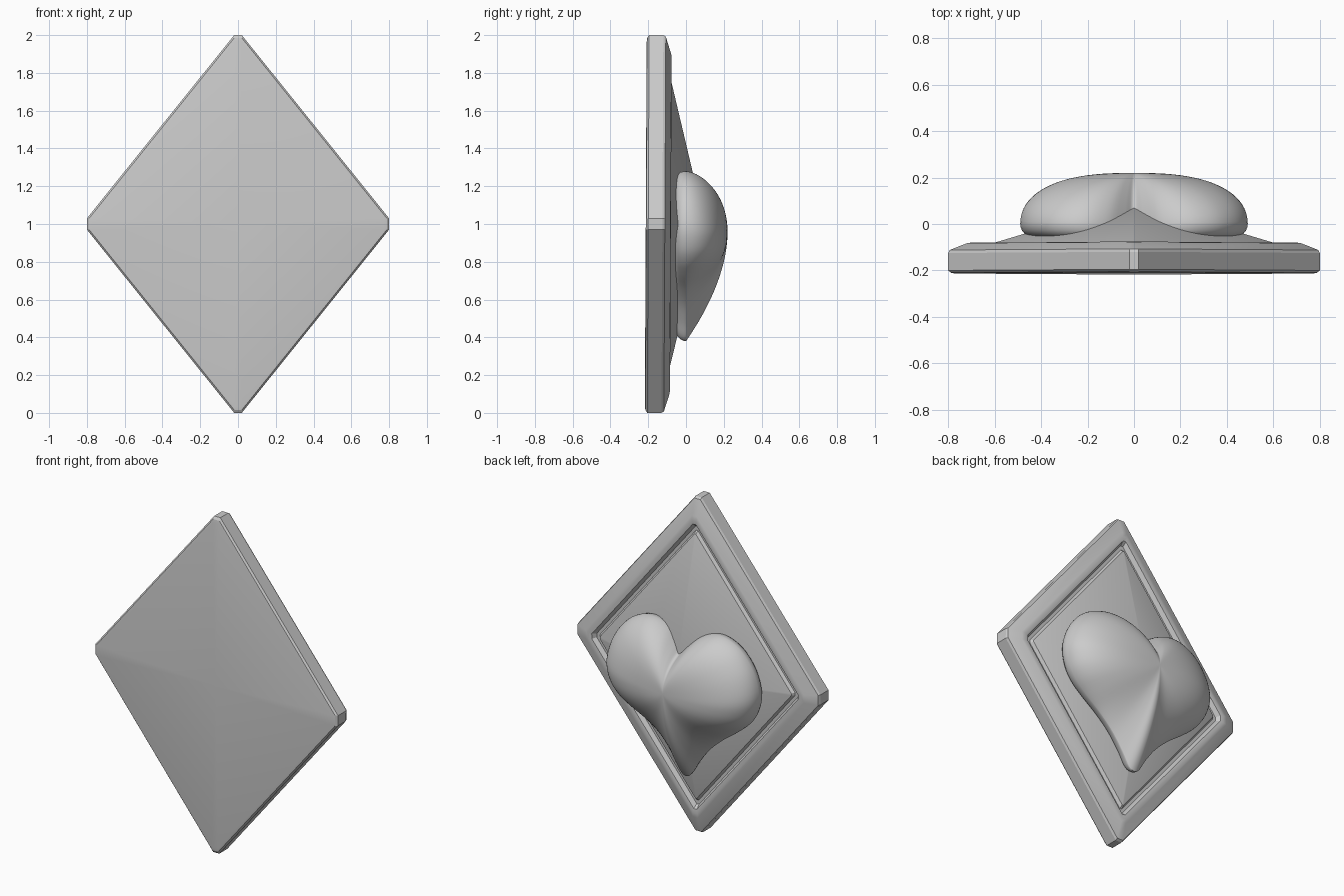
import bpy, math
from mathutils import Vector

if "Cube" in bpy.data.objects:
    bpy.data.objects.remove(bpy.data.objects["Cube"])


def loft(name, rings, cap_start, cap_end, angle):
    """Skin a list of equal-length closed rings; caps are points."""
    n = len(rings[0])
    verts = [p for r in rings for p in r]
    faces = []
    for k in range(len(rings) - 1):
        for i in range(n):
            j = (i + 1) % n
            faces.append((k*n + i, k*n + j, (k+1)*n + j, (k+1)*n + i))
    a, b = len(verts), len(verts) + 1
    verts += [cap_start, cap_end]
    last = (len(rings) - 1) * n
    for i in range(n):
        j = (i + 1) % n
        faces.append((a, j, i))
        faces.append((b, last + i, last + j))
    me = bpy.data.meshes.new(name)
    me.from_pydata(verts, [], faces)
    me.update()
    ob = bpy.data.objects.new(name, me)
    bpy.context.collection.objects.link(ob)
    bpy.ops.object.select_all(action='DESELECT')
    ob.select_set(True)
    bpy.context.view_layer.objects.active = ob
    bpy.ops.object.mode_set(mode='EDIT')
    bpy.ops.mesh.select_all(action='SELECT')
    bpy.ops.mesh.normals_make_consistent(inside=False)
    bpy.ops.object.mode_set(mode='OBJECT')
    bpy.ops.object.shade_smooth_by_angle(angle=math.radians(angle))
    return ob


# Diamond plate: clipped rhombus rings, very slightly tilted
def tilt(x, y, z):
    return (x, y + 0.005 * (z - 1), z)


def rhombus(s, y, c=1.0):
    cx, cz = 0.02 * c, 0.03 * c
    pts = [(cx, s), (.8*s, cz), (.8*s, -cz), (cx, -s),
           (-cx, -s), (-.8*s, -cz), (-.8*s, cz), (-cx, s)]
    return [tilt(x, y, 1 + z) for x, z in pts]


plate_profile = [(.965, -.213, 1), (.985, -.210, 1), (1, -.200, 1),
                 (1, -.125, 1), (.992, -.112, 1), (.90, -.083, .8),
                 (.875, -.080, .7), (.85, -.083, .5), (.83, -.108, .4),
                 (.805, -.108, .3), (.79, -.090, .2)]
loft("diamond_plate", [rhombus(*p) for p in plate_profile],
     tilt(0, -.213, 1), (0, .10, 1), 20)

# Puffed heart: smooth outline, domed towards its centre
half = [(0, 1.15), (.04, 1.185), (.11, 1.245), (.20, 1.278), (.29, 1.268),
        (.38, 1.215), (.455, 1.115), (.49, .99), (.47, .88), (.42, .80),
        (.34, .73), (.24, .655), (.15, .57), (.08, .475), (.035, .40), (0, .38)]
ctrl = [Vector(p) for p in half]
ctrl += [Vector((-x, z)) for x, z in half[-2:0:-1]]


def catmull(pts, steps):
    out, n = [], len(pts)
    for i in range(n):
        a, b, c, d = (pts[(i + k) % n] for k in (-1, 0, 1, 2))
        for s in range(steps):
            t = s / steps
            out.append(.5 * (2*b + (c - a)*t + (2*a - 5*b + 4*c - d)*t*t
                             + (3*b - a - 3*c + d)*t**3))
    return out


outline = catmull(ctrl, 4)
centre = Vector((0, .95))


def heart_ring(r, under=None):
    ring = []
    for p in outline:
        d = p - centre
        q = centre + d * r
        up = d.normalized().y
        # dome shape: full at the sides, softer at the lobes, straight to the tip
        if up > 0:
            e, f = 2.6 - .5*up, .45 + .2*up
        else:
            e, f = 2.6 - .8*up*up, .45 + .55*up*up
        y = .22 * max(0, 1 - r**e)**f if under is None else under
        ring.append((q.x, y, q.y))
    return ring


dome = [math.sin(math.radians(a)) for a in range(4, 91, 4)] + [.9995, 1]
rings = [heart_ring(r) for r in dome]
rings += [heart_ring(r, y) for r, y in
          ((.997, -.012), (.985, -.028), (.96, -.043), (.92, -.054),
           (.86, -.059), (.75, -.058), (.5, -.055))]
loft("heart", rings, (0, .22, .95), (0, -.05, .95), 60)
